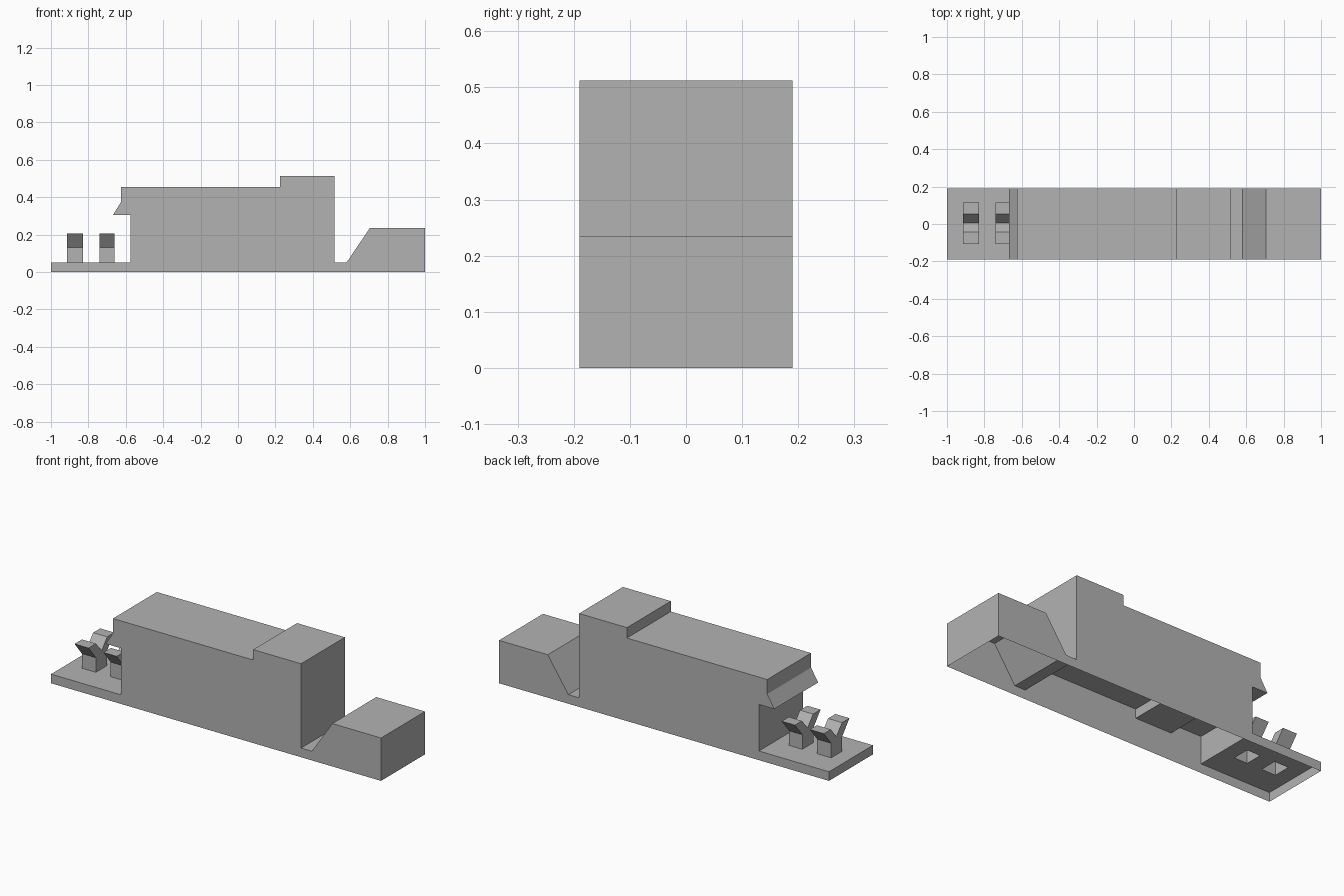
import bpy
import bmesh
from mathutils import Vector

cube = bpy.data.objects.get("Cube")
if cube:
    bpy.data.objects.remove(cube, do_unlink=True)

grey = bpy.data.materials.new("plain grey")
grey.use_nodes = True
colour = (0.45, 0.45, 0.45, 1)
grey.diffuse_color = colour
grey.node_tree.nodes["Principled BSDF"].inputs["Base Color"].default_value = colour

HALF = 0.19       # half the width of the hull
DECK = 0.05       # height of the deck
POST_Y = (-0.045, 0.05)
POST_X = ((-0.915, -0.83), (-0.74, -0.66))


def finish(name, bm):
    mesh = bpy.data.meshes.new(name)
    bm.to_mesh(mesh)
    bm.free()
    mesh.materials.append(grey)
    obj = bpy.data.objects.new(name, mesh)
    bpy.context.collection.objects.link(obj)
    return obj


def sweep(points, offset, closed):
    """Sweep a profile along offset; a closed one also gets end caps."""
    bm = bmesh.new()
    a = [bm.verts.new(p) for p in points]
    b = [bm.verts.new(Vector(p) + Vector(offset)) for p in points]
    count = len(a)
    for i in range(count if closed else count - 1):
        j = (i + 1) % count
        bm.faces.new((a[i], a[j], b[j], b[i]))
    if closed:
        bm.faces.new(a[::-1])
        bm.faces.new(b)
        bmesh.ops.recalc_face_normals(bm, faces=bm.faces)
    return bm


def open_bottom(bm, z):
    low = [f for f in bm.faces if all(abs(v.co.z - z) < 1e-4 for v in f.verts)]
    bmesh.ops.delete(bm, geom=low, context='FACES')


# Hull: stepped side profile, open underneath
outline = [(-1, 0), (1, 0), (1, 0.235), (0.705, 0.235), (0.58, DECK),
           (0.515, DECK), (0.515, 0.512), (0.225, 0.512), (0.225, 0.455),
           (-0.625, 0.455), (-0.625, 0.375), (-0.668, 0.305),
           (-0.575, 0.305), (-0.575, DECK), (-1, DECK)]
hull = sweep([(x, -HALF, z) for x, z in outline], (0, 2 * HALF, 0), True)
open_bottom(hull, 0)


# Openings in the deck below the hollow posts
def deck_faces():
    return [f for f in hull.faces if f.normal.z > 0.9
            and abs(f.calc_center_median().z - DECK) < 1e-3
            and f.calc_center_median().x < -0.5]


cuts = [((x, 0, 0), (1, 0, 0)) for pair in POST_X for x in pair]
cuts += [((0, y, 0), (0, 1, 0)) for y in POST_Y]
for co, normal in cuts:
    faces = deck_faces()
    edges = {e for f in faces for e in f.edges}
    verts = {v for f in faces for v in f.verts}
    bmesh.ops.bisect_plane(hull, geom=faces + list(edges) + list(verts),
                           plane_co=co, plane_no=normal)
    hull.normal_update()
holes = []
for f in deck_faces():
    c = f.calc_center_median()
    if POST_Y[0] < c.y < POST_Y[1] and any(lo < c.x < hi for lo, hi in POST_X):
        holes.append(f)
bmesh.ops.delete(hull, geom=holes, context='FACES_ONLY')
finish("hull", hull)

# Inner ceiling with a shallow dropped section
ceiling = [(0.515, 0.2), (-0.17, 0.2), (-0.17, 0.15),
           (-0.39, 0.15), (-0.39, 0.2), (-0.575, 0.2)]
finish("inner_ceiling", sweep([(x, -HALF, z) for x, z in ceiling],
                              (0, 2 * HALF, 0), False))

# Forked posts on the deck
fork = [(POST_Y[0], DECK), (POST_Y[1], DECK), (POST_Y[1], 0.13),
        (0.114, 0.207), (0.053, 0.207), (0.005, 0.15),
        (-0.044, 0.207), (-0.108, 0.207), (POST_Y[0], 0.13)]
for name, (lo, hi) in zip(("outer_forked_post", "inner_forked_post"), POST_X):
    post = sweep([(lo, y, z) for y, z in fork], (hi - lo, 0, 0), True)
    open_bottom(post, DECK)
    finish(name, post)
